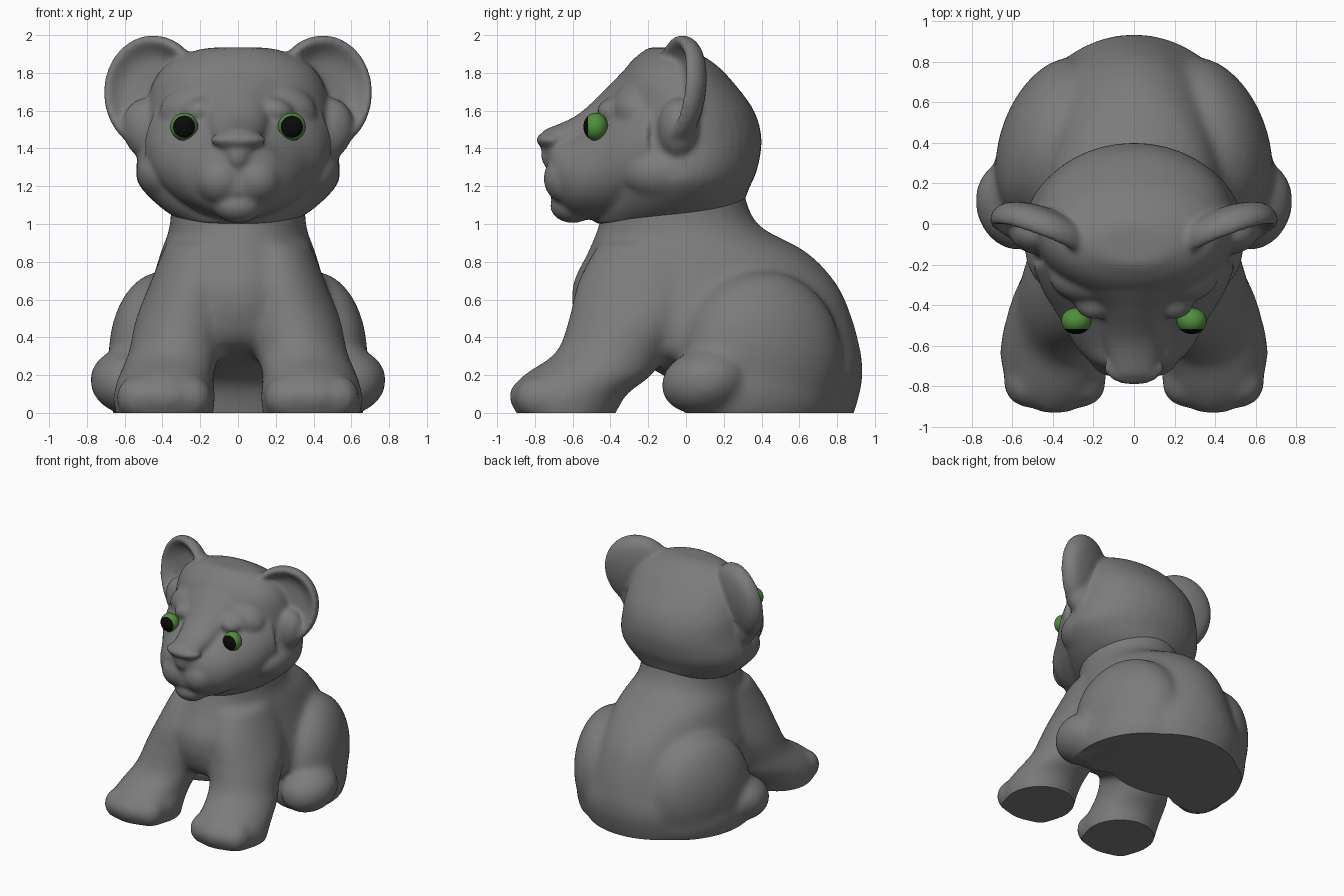
import bpy, bmesh, math
from mathutils import Matrix, Vector, Euler

cube = bpy.data.objects.get("Cube")
if cube:
    bpy.data.objects.remove(cube, do_unlink=True)


def material(name, color):
    mat = bpy.data.materials.new(name)
    mat.use_nodes = True
    mat.diffuse_color = (*color, 1)
    mat.node_tree.nodes["Principled BSDF"].inputs["Base Color"].default_value = (*color, 1)
    return mat


fur = material("grey fur", (0.2, 0.2, 0.2))
iris = material("green iris", (0.08, 0.27, 0.045))
pupil = material("black pupil", (0.003, 0.003, 0.003))


def blob(bm, center, size, turn=(0, 0, 0)):
    """Ellipsoid with its own rotation in degrees."""
    rot = Euler([math.radians(a) for a in turn]).to_matrix().to_4x4()
    matrix = Matrix.Translation(center) @ rot @ Matrix.Diagonal((*size, 1))
    bmesh.ops.create_uvsphere(bm, u_segments=32, v_segments=20, radius=1, matrix=matrix)


def spline(rows, steps=6):
    """Smooth in-between rows for a loft."""
    result = []
    for i in range(len(rows) - 1):
        quad = [Vector(rows[min(max(i + k, 0), len(rows) - 1)]) for k in (-1, 0, 1, 2)]
        a, b, c, d = quad
        for s in range(steps):
            t = s / steps
            result.append(b + (c - a) * t / 2 + (a - b * 2.5 + c * 2 - d / 2) * t ** 2
                          + (b * 1.5 - c * 1.5 + (d - a) / 2) * t ** 3)
    return result + [Vector(rows[-1])]


def loft(bm, rows, axis, matrix=Matrix(), count=40):
    """Skin of ellipses; a row is position, x range, then y (or z) range."""
    rings = []
    for row in spline([Vector(r) for r in rows]):
        pos, x0, x1, v0, v1 = row
        ring = []
        for k in range(count):
            a = math.tau * k / count
            x = (x0 + x1) / 2 + (x1 - x0) / 2 * math.cos(a)
            v = (v0 + v1) / 2 + (v1 - v0) / 2 * math.sin(a)
            co = (x, v, pos) if axis == "Z" else (x, pos, v)
            ring.append(bm.verts.new(matrix @ Vector(co)))
        rings.append(ring)
    for low, high in zip(rings, rings[1:]):
        for k in range(count):
            n = (k + 1) % count
            bm.faces.new((low[k], low[n], high[n], high[k]))
    bm.faces.new(rings[0][::-1])
    bm.faces.new(rings[-1])


def centred(rows):
    """Rows with one half width become rows with an x range."""
    return [(pos, -half, half, v0, v1) for pos, half, v0, v1 in rows]


def mirrored(bm, build):
    """Build left-hand parts and a mirrored copy of them."""
    half = bmesh.new()
    build(half)
    mesh = bpy.data.meshes.new("half")
    half.to_mesh(mesh)
    half.free()
    bm.from_mesh(mesh)
    mesh.transform(Matrix.Diagonal((-1, 1, 1, 1)))
    mesh.flip_normals()
    bm.from_mesh(mesh)
    bpy.data.meshes.remove(mesh)


def finish(name, bm, voxel, smoothing):
    """Fuse the overlapping parts into one soft skin."""
    bmesh.ops.recalc_face_normals(bm, faces=bm.faces)
    mesh = bpy.data.meshes.new(name)
    bm.to_mesh(mesh)
    bm.free()
    obj = bpy.data.objects.new(name, mesh)
    bpy.context.collection.objects.link(obj)
    bpy.ops.object.select_all(action="DESELECT")
    obj.select_set(True)
    bpy.context.view_layer.objects.active = obj
    remesh = obj.modifiers.new("fuse", "REMESH")
    remesh.mode = "VOXEL"
    remesh.voxel_size = voxel
    soft = obj.modifiers.new("soften", "SMOOTH")
    soft.factor = 0.5
    soft.iterations = smoothing
    for mod in ("fuse", "soften"):
        bpy.ops.object.modifier_apply(modifier=mod)
    # flat underside
    bm = bmesh.new()
    bm.from_mesh(obj.data)
    cut = bmesh.ops.bisect_plane(bm, geom=bm.verts[:] + bm.edges[:] + bm.faces[:],
                                 plane_co=(0, 0, 0), plane_no=(0, 0, -1), clear_outer=True)
    rim = [e for e in cut["geom_cut"] if isinstance(e, bmesh.types.BMEdge)]
    if rim:
        bmesh.ops.holes_fill(bm, edges=rim, sides=0)
    bm.to_mesh(obj.data)
    bm.free()
    obj.data.materials.clear()
    obj.data.materials.append(fur)
    bpy.ops.object.shade_smooth_by_angle(angle=math.radians(50))


# Torso with chest and neck
body = bmesh.new()
loft(body, centred([(-0.1, 0.45, 0.02, 0.84), (0.0, 0.5, 0.0, 0.89),
                    (0.15, 0.53, -0.06, 0.93), (0.25, 0.54, -0.22, 0.935),
                    (0.35, 0.53, -0.5, 0.92), (0.5, 0.51, -0.59, 0.88),
                    (0.68, 0.46, -0.6, 0.8), (0.85, 0.41, -0.52, 0.64),
                    (1.0, 0.36, -0.46, 0.38), (1.2, 0.36, -0.42, 0.3)]), "Z")


# Front legs with toes, haunches and hind feet
def legs(bm):
    loft(bm, [(-0.08, 0.15, 0.62, -0.84, -0.42),
              (0.0, 0.13, 0.65, -0.9, -0.37),
              (0.1, 0.12, 0.66, -0.94, -0.31),
              (0.2, 0.13, 0.63, -0.86, -0.18),
              (0.32, 0.09, 0.58, -0.69, -0.1),
              (0.5, 0.03, 0.54, -0.62, 0.05),
              (0.7, 0.0, 0.46, -0.57, 0.15),
              (0.9, 0.0, 0.38, -0.46, 0.15)], "Z")
    for x in (0.25, 0.53):
        blob(bm, (x, -0.78, 0.08), (0.115, 0.125, 0.12))
    blob(bm, (0.4, 0.41, 0.31), (0.26, 0.43, 0.44), (0, 0, 20))
    blob(bm, (0.37, 0.38, 0.12), (0.29, 0.44, 0.3), (0, 0, 24))
    blob(bm, (0.59, 0.09, 0.165), (0.19, 0.23, 0.17), (12, 0, -20))


mirrored(body, legs)
finish("body", body, 0.022, 18)

# Skull with jaw, then muzzle and nose bridge
head = bmesh.new()
loft(head, centred([(1.0, 0.27, -0.48, 0.15), (1.08, 0.4, -0.48, 0.28),
                    (1.2, 0.52, -0.45, 0.34), (1.3, 0.54, -0.43, 0.38),
                    (1.45, 0.51, -0.42, 0.4), (1.6, 0.49, -0.4, 0.36),
                    (1.75, 0.45, -0.36, 0.25), (1.85, 0.37, -0.3, 0.15),
                    (1.92, 0.22, -0.22, 0.03), (1.935, 0.1, -0.18, -0.03)]), "Z")
loft(head, centred([(-0.2, 0.5, 1.04, 1.8), (-0.33, 0.45, 1.03, 1.7),
                    (-0.46, 0.37, 1.02, 1.58), (-0.6, 0.29, 1.04, 1.48),
                    (-0.69, 0.2, 1.11, 1.45), (-0.73, 0.1, 1.17, 1.42)]), "Y")
loft(head, centred([(-0.75, 0.11, 1.38, 1.5), (-0.58, 0.14, 1.38, 1.575),
                    (-0.43, 0.18, 1.4, 1.71), (-0.3, 0.3, 1.4, 1.84),
                    (-0.16, 0.3, 1.4, 1.94)]), "Y")
# Nose pad and chin
blob(head, (0, -0.71, 1.445), (0.15, 0.085, 0.045))
blob(head, (0, -0.7, 1.37), (0.07, 0.07, 0.09))
blob(head, (0, -0.6, 1.095), (0.13, 0.12, 0.09))

# Ear cup: depth and radius from the back, over the rim, into the hollow
EAR = [(0.11, 0.05), (0.1, 0.45), (0.06, 0.85), (0.0, 1.0), (-0.055, 0.97),
       (-0.06, 0.87), (-0.02, 0.74), (0.01, 0.55), (0.02, 0.05)]


# Cheeks, lips, brows and ears with their filled base
def face(bm):
    blob(bm, (0.34, -0.08, 1.26), (0.2, 0.26, 0.16), (0, -15, 10))
    blob(bm, (0.095, -0.61, 1.24), (0.14, 0.145, 0.14), (0, 20, 0))
    blob(bm, (0.22, -0.26, 1.62), (0.2, 0.13, 0.13), (0, 15, 0))
    blob(bm, (0.2, -0.37, 1.6), (0.1, 0.1, 0.07), (0, 15, 0))
    blob(bm, (0.47, -0.04, 1.5), (0.14, 0.11, 0.17), (0, 15, 0))
    place = Matrix.Translation((0.44, -0.04, 1.69)) @ Euler((-0.14, 0.25, 0.33)).to_matrix().to_4x4()
    rows = centred([(d, 0.275 * r, -0.31 * r, 0.31 * r) for d, r in EAR])
    loft(bm, rows, "Y", place)


mirrored(head, face)
finish("head", head, 0.014, 12)

# Eyes: green balls with a black front
for side, x in (("left", 0.285), ("right", -0.285)):
    bpy.ops.mesh.primitive_uv_sphere_add(segments=32, ring_count=24, radius=0.074,
                                         location=(x, -0.478, 1.515), rotation=(math.pi / 2, 0, 0))
    eye = bpy.context.object
    eye.name = side + "_eye"
    eye.scale.z = 0.88
    eye.data.materials.append(iris)
    eye.data.materials.append(pupil)
    for poly in eye.data.polygons:
        poly.material_index = int(poly.center.z > 0.042)
    bpy.ops.object.shade_smooth_by_angle(angle=math.radians(40))
